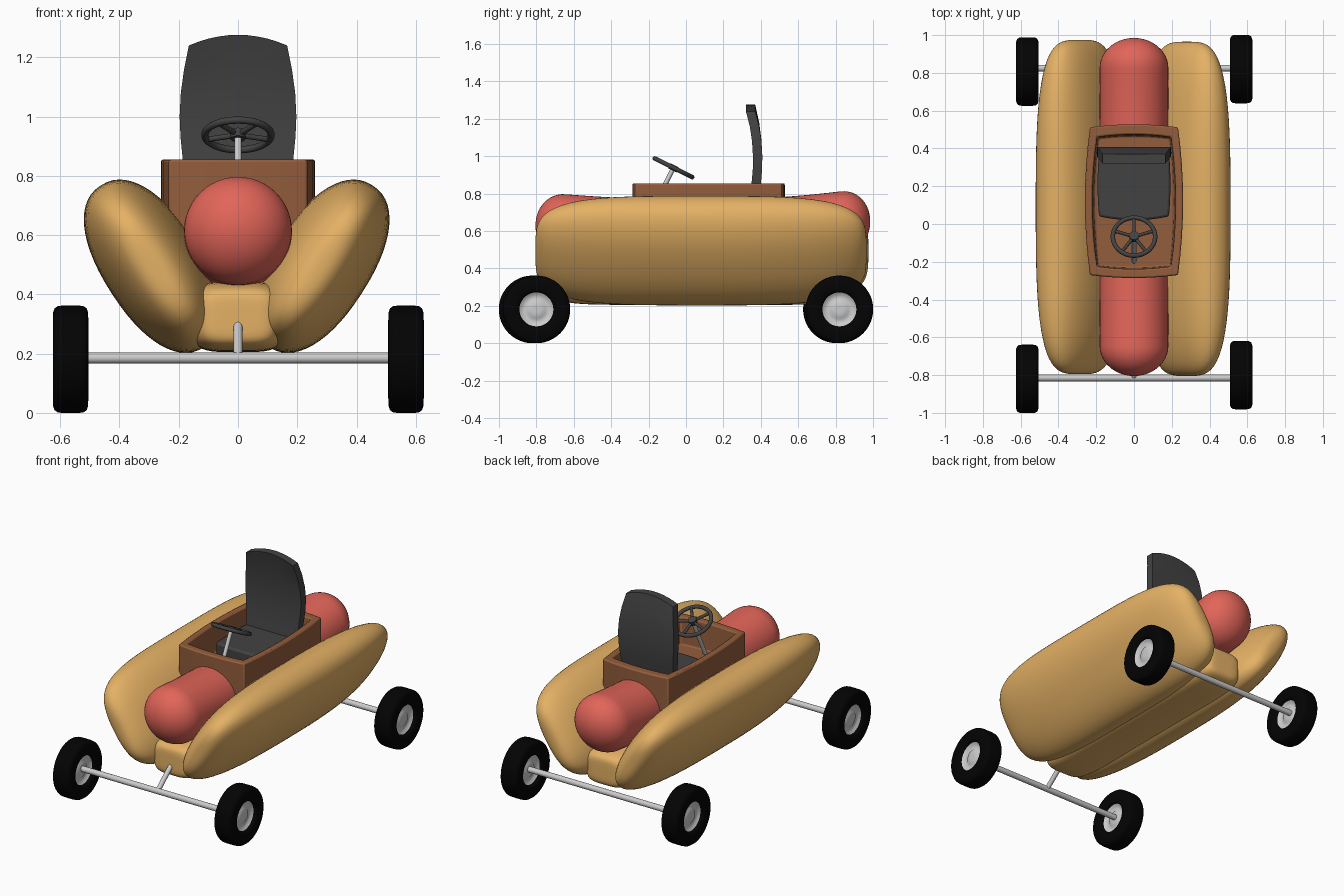
import bpy, bmesh, math
from mathutils import Vector

if "Cube" in bpy.data.objects:
    bpy.data.objects.remove(bpy.data.objects["Cube"])


def material(name, rgb):
    m = bpy.data.materials.new(name)
    m.diffuse_color = (*rgb, 1)
    m.use_nodes = True
    m.node_tree.nodes["Principled BSDF"].inputs["Base Color"].default_value = m.diffuse_color
    return m


BUN = material("bun", (0.78, 0.44, 0.13))
MEAT = material("sausage", (0.76, 0.13, 0.10))
WOOD = material("wood", (0.29, 0.11, 0.045))
DARK = material("dark", (0.055, 0.055, 0.055))
RUBBER = material("rubber", (0.001, 0.001, 0.001))


def finish(ob, mat=None, angle=40):
    if mat:
        ob.data.materials.append(mat)
    bpy.ops.object.select_all(action='DESELECT')
    ob.select_set(True)
    bpy.context.view_layer.objects.active = ob
    bpy.ops.object.shade_smooth_by_angle(angle=math.radians(angle))
    return ob


def loft(name, rings, mat=None, wrap=False, angle=40, bevel=0):
    """Bridge equal-length rings of points, capping both ends unless wrapped."""
    bm = bmesh.new()
    vs = [[bm.verts.new(p) for p in r] for r in rings]
    n = len(vs[0])
    for i in range(len(vs) if wrap else len(vs) - 1):
        a, b = vs[i], vs[(i + 1) % len(vs)]
        for j in range(n):
            k = (j + 1) % n
            bm.faces.new((a[j], a[k], b[k], b[j]))
    if not wrap:
        bm.faces.new(vs[0])
        bm.faces.new(vs[-1])
    bmesh.ops.recalc_face_normals(bm, faces=bm.faces)
    me = bpy.data.meshes.new(name)
    bm.to_mesh(me)
    bm.free()
    ob = bpy.data.objects.new(name, me)
    bpy.context.collection.objects.link(ob)
    if bevel:
        m = ob.modifiers.new("bevel", 'BEVEL')
        m.width, m.segments, m.limit_method = bevel, 2, 'ANGLE'
        m.angle_limit = math.radians(40)
    return finish(ob, mat, angle)


def spow(v, e):
    return math.copysign(abs(v) ** e, v)


def padded(name, cx, cz, long_dir, a, b, y0, y1, pa, pb, power, mat):
    """Long soft body along y: super-ellipse section, tapering by powers pa, pb."""
    ux, uz = long_dir
    c, mid = (y1 - y0) / 2, (y0 + y1) / 2
    rings = []
    steps = 40
    for k in range(steps + 1):
        w = -1 + 2 * k / steps
        t = math.copysign(1 - (1 - abs(w)) ** 2.6, w) * 0.99999
        aa = a * (1 - abs(t) ** pa) ** (1 / pa)
        bb = b * (1 - abs(t) ** pb) ** (1 / pb)
        ring = []
        for i in range(56):
            th = math.tau * i / 56
            u = aa * spow(math.cos(th), 2 / power)
            n = bb * spow(math.sin(th), 2 / power)
            ring.append((cx + u * ux - n * uz, mid + t * c, cz + u * uz + n * ux))
        rings.append(ring)
    return loft(name, rings, mat, angle=80)


# bun halves and the strip joining them
for side, name, cx, y0, y1 in ((-1, "left_bun", 0.288, -0.795, 0.975),
                               (1, "right_bun", 0.279, -0.805, 0.965)):
    padded(name, side * cx, 0.495, (side * 0.54, 0.842), 0.324, 0.166,
           y0, y1, 4.1, 2.7, 2.25, BUN)
padded("bun_base", 0, 0.325, (1, 0), 0.16, 0.12, -0.69, 0.85, 7, 7, 4, BUN)


# sausage ends, running into the cockpit box
def sausage(name, y_in, y_tip, rise):
    sgn = 1 if y_tip > y_in else -1
    r, rings = 0.182, []
    cap = 0.16
    stations = [(y_in + (y_tip - sgn * cap - y_in) * i / 6, r) for i in range(6)]
    stations += [(y_tip - sgn * cap * (1 - math.sin(math.radians(d))),
                  r * math.cos(math.radians(d))) for d in range(0, 90, 8)]
    for y, rad in stations:
        z = 0.585 + rise * ((y - 0.09) / 0.8) ** 2
        rings.append([(rad * math.cos(math.tau * i / 48), y,
                       z + rad * math.sin(math.tau * i / 48)) for i in range(48)])
    loft(name, rings, MEAT, angle=60)


sausage("front_sausage", -0.26, -0.805, 0.035)
sausage("rear_sausage", 0.50, 0.985, 0.053)


def bowed(hx, y0, y1, z, bx, by, n=8):
    """Rectangle outline with gently bowed sides."""
    pts = [(-1 + 2 * i / n, 1 - (-1 + 2 * i / n) ** 2) for i in range(n)]
    m, h = (y0 + y1) / 2, (y1 - y0) / 2
    out = [(t * hx, y0 - by * k, z) for t, k in pts]
    out += [(hx + bx * k, m + t * h, z) for t, k in pts]
    out += [(-t * hx, y1 + by * k, z) for t, k in pts]
    out += [(-hx - bx * k, m - t * h, z) for t, k in pts]
    return out


# cockpit tub
loft("cockpit_box", [
    bowed(0.233, -0.27, 0.512, 0.42, 0.027, 0.016),
    bowed(0.233, -0.27, 0.512, 0.855, 0.027, 0.016),
    bowed(0.196, -0.225, 0.460, 0.855, 0.025, 0.014),
    bowed(0.190, -0.220, 0.455, 0.68, 0.022, 0.012)], WOOD, bevel=0.008)

# seat cushion and curved backrest
loft("seat_cushion", [bowed(0.185, 0.04, 0.38, z, 0.008, 0.02) for z in (0.68, 0.765)],
     DARK, bevel=0.012)
rows = [(0.70, 0.170, 0.325), (0.78, 0.178, 0.340), (0.86, 0.187, 0.351),
        (0.93, 0.194, 0.357), (1.00, 0.197, 0.358), (1.08, 0.193, 0.353),
        (1.16, 0.182, 0.341), (1.24, 0.166, 0.320)]
rings = []
for z, w, y in rows:
    arc = 0.036 * max(0, (z - 0.9) / 0.34) ** 2
    front = [(w * t / 5, y, z + arc * (1 - (t / 5) ** 2)) for t in range(-5, 6)]
    rings.append(front + [(px, py + 0.05, pz) for px, py, pz in reversed(front)])
loft("seat_back", rings, DARK)


def rod(name, p, q, r, mat=None, n=24):
    p, q = Vector(p), Vector(q)
    bpy.ops.mesh.primitive_cylinder_add(vertices=n, radius=r, depth=(q - p).length,
                                        location=(p + q) / 2)
    ob = bpy.context.object
    ob.name = name
    ob.rotation_euler = (q - p).to_track_quat('Z', 'Y').to_euler()
    return finish(ob, mat)


# steering wheel, spokes and column
centre = Vector((0, -0.067, 0.938))
axis = Vector((0, 0.447, 0.894))
up = Vector((0, -0.894, 0.447))
bpy.ops.mesh.primitive_torus_add(major_radius=0.112, minor_radius=0.012,
                                 major_segments=48, minor_segments=12, location=centre,
                                 rotation=axis.to_track_quat('Z', 'Y').to_euler())
bpy.context.object.name = "steering_wheel"
finish(bpy.context.object, DARK)
for i in range(5):
    a = math.tau * i / 5
    tip = centre + (up * -math.cos(a) + Vector((1, 0, 0)) * math.sin(a)) * 0.11
    rod(f"steering_spoke_{i}", centre, tip, 0.009, DARK, 12)
rod("steering_hub", centre - axis * 0.015, centre + axis * 0.015, 0.025, DARK)
rod("steering_column", centre - axis * 0.31, centre, 0.012)

# axles and front strut
rod("front_axle", (-0.56, -0.815, 0.185), (0.56, -0.815, 0.185), 0.018)
rod("rear_axle", (-0.56, 0.825, 0.185), (0.56, 0.825, 0.185), 0.018)
rod("front_strut", (0, -0.815, 0.185), (0, -0.65, 0.32), 0.015)


def lathe_x(name, profile, loc, mat=None, wrap=False):
    rings = [[(loc[0] + x, loc[1] + r * math.cos(math.tau * i / 48),
               loc[2] + r * math.sin(math.tau * i / 48)) for i in range(48)]
             for r, x in profile]
    loft(name, rings, mat, wrap, angle=50)


# wheels: tyre and dished rim
half_tyre = [(0.088, 0.030), (0.094, 0.050), (0.105, 0.058), (0.130, 0.060),
             (0.158, 0.059), (0.172, 0.054), (0.179, 0.044), (0.181, 0.030)]
half_rim = [(0.015, 0.032), (0.046, 0.032), (0.054, 0.025), (0.078, 0.028), (0.094, 0.042)]
for name, x, y in (("front_left", -0.565, -0.82), ("front_right", 0.567, -0.80),
                   ("rear_left", -0.565, 0.807), ("rear_right", 0.567, 0.82)):
    for part, prof, mat, wrap in (("tyre", half_tyre, RUBBER, True),
                                  ("rim", half_rim, None, False)):
        full = prof + [(r, -px) for r, px in reversed(prof)]
        lathe_x(f"{name}_{part}", full, (x, y, 0.181), mat, wrap)
